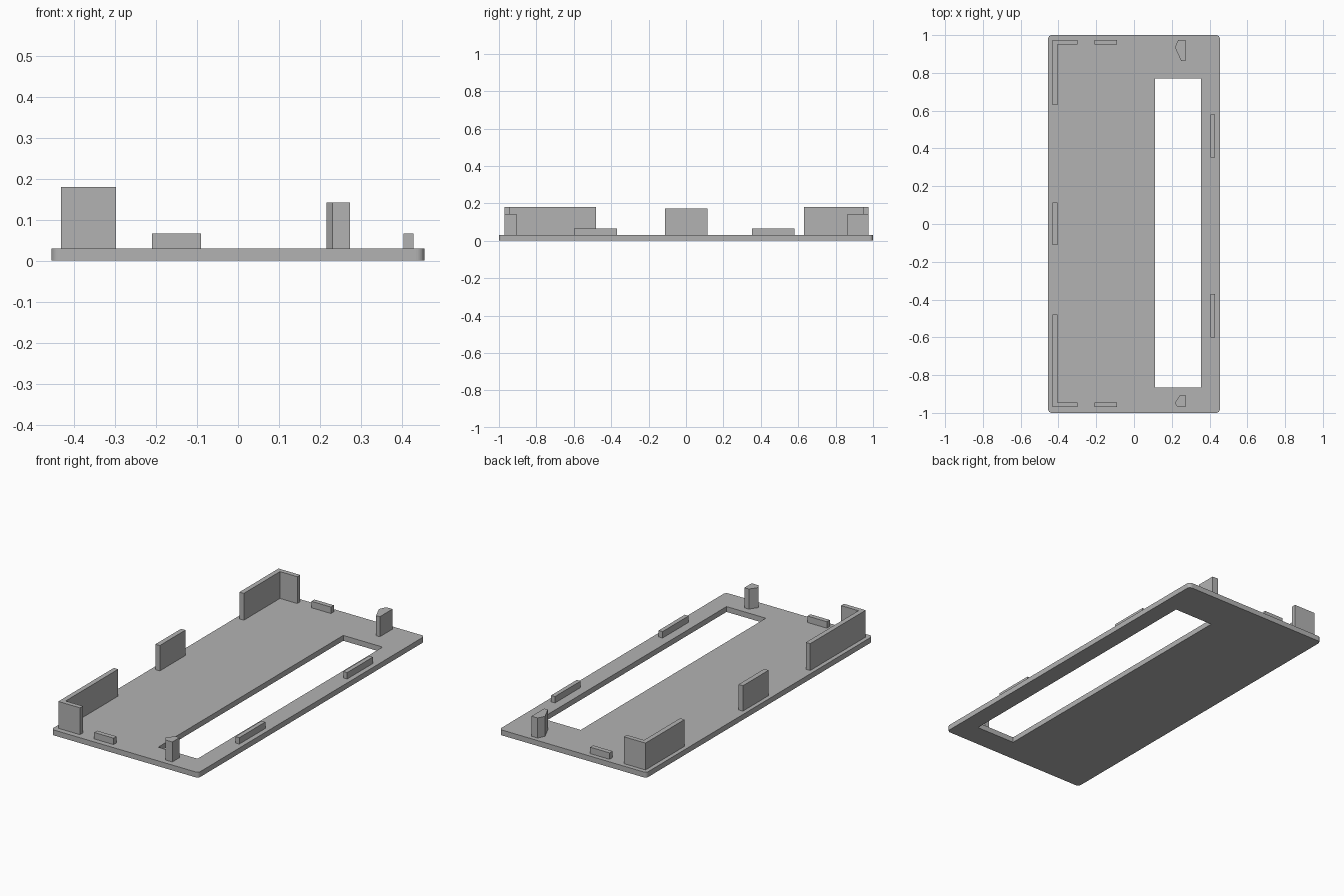
import bpy
import bmesh
from math import cos, sin, pi

cube = bpy.data.objects.get("Cube")
if cube:
    bpy.data.objects.remove(cube, do_unlink=True)

grey = bpy.data.materials.new("plain grey")
grey.use_nodes = True
GREY = (0.45, 0.45, 0.45, 1)
grey.diffuse_color = GREY
grey.node_tree.nodes["Principled BSDF"].inputs["Base Color"].default_value = GREY

FLOOR = 0.03          # top of the base plate
FOOT = FLOOR - 0.004  # uprights sink slightly into the plate


def prism(name, outline, z0, z1):
    """Extrude a flat outline upwards from z0 to z1."""
    bm = bmesh.new()
    face = bm.faces.new([bm.verts.new((x, y, z0)) for x, y in outline])
    top = bmesh.ops.extrude_face_region(bm, geom=[face])["geom"]
    bmesh.ops.translate(bm, vec=(0, 0, z1 - z0),
                        verts=[g for g in top if isinstance(g, bmesh.types.BMVert)])
    bmesh.ops.recalc_face_normals(bm, faces=bm.faces)
    mesh = bpy.data.meshes.new(name)
    bm.to_mesh(mesh)
    bm.free()
    mesh.materials.append(grey)
    obj = bpy.data.objects.new(name, mesh)
    bpy.context.collection.objects.link(obj)
    return obj


def rect(x0, x1, y0, y1):
    return [(x0, y0), (x1, y0), (x1, y1), (x0, y1)]


def rounded_rect(hx, hy, r, steps=6):
    pts = []
    for i, (sx, sy) in enumerate([(1, 1), (-1, 1), (-1, -1), (1, -1)]):
        for k in range(steps + 1):
            a = (i + k / steps) * pi / 2
            pts.append((sx * (hx - r) + r * cos(a), sy * (hy - r) + r * sin(a)))
    return pts


# Base plate with the long slot cut through
plate = prism("base_plate", rounded_rect(0.455, 1.0, 0.02), 0, FLOOR)
cutter = prism("slot_cutter", rect(0.112, 0.355, -0.865, 0.77), -0.1, 0.1)
cutter.hide_render = True
cut = plate.modifiers.new("slot", 'BOOLEAN')
cut.object = cutter
cut.solver = 'EXACT'
bpy.context.view_layer.objects.active = plate
bpy.ops.object.modifier_apply(modifier=cut.name)
bpy.data.objects.remove(cutter, do_unlink=True)

# L-shaped corner walls and low end tabs at both ends
X0, X1, LEG, T = -0.432, -0.405, -0.298, 0.026
for end, s, outer, inner in (("front", -1, 0.97, 0.48), ("back", 1, 0.975, 0.63)):
    corner = [(X0, inner), (X1, inner), (X1, outer - T),
              (LEG, outer - T), (LEG, outer), (X0, outer)]
    prism(end + "_corner_wall", [(x, s * y) for x, y in corner], FOOT, 0.18)
    tab = rect(-0.21, -0.09, s * outer, s * (outer - T))
    prism(end + "_end_tab", tab, FOOT, 0.066)

# Middle wall on the right edge
prism("middle_wall", rect(X0, X1, -0.112, 0.114), FOOT, 0.172)

# Low tabs beside the slot
for end, y0, y1 in (("front", -0.6, -0.37), ("back", 0.353, 0.58)):
    prism(end + "_side_tab", rect(0.404, 0.428, y0, y1), FOOT, 0.066)

# Five-sided posts
prism("front_post", [(0.216, -0.947), (0.231, -0.97), (0.273, -0.97),
                     (0.273, -0.905), (0.245, -0.905)], FOOT, 0.142)
prism("back_post", [(0.216, 0.936), (0.25, 0.863), (0.273, 0.863),
                    (0.273, 0.975), (0.235, 0.975)], FOOT, 0.142)
